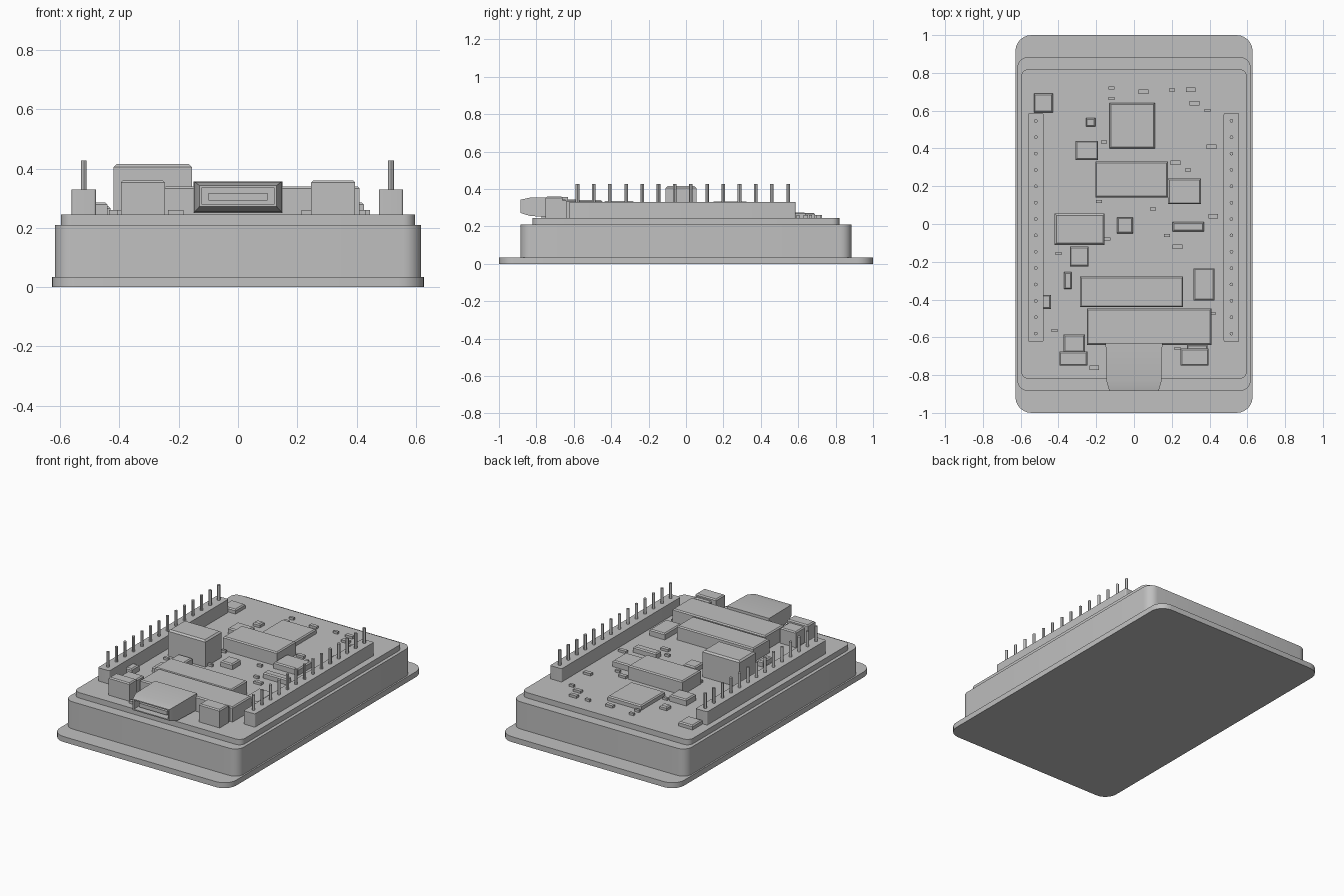
import bpy
import bmesh
from math import radians

cube = bpy.data.objects.get("Cube")
if cube:
    bpy.data.objects.remove(cube, do_unlink=True)

# One plain grey for the whole board
grey = bpy.data.materials.new("plain grey")
grey.use_nodes = True
colour = (0.53, 0.53, 0.53, 1)
grey.diffuse_color = colour
grey.node_tree.nodes["Principled BSDF"].inputs["Base Color"].default_value = colour

PCB_TOP = 0.245


def finish(name, bm):
    bmesh.ops.recalc_face_normals(bm, faces=bm.faces)
    mesh = bpy.data.meshes.new(name)
    bm.to_mesh(mesh)
    bm.free()
    mesh.materials.append(grey)
    mesh.shade_smooth()
    mesh.set_sharp_from_angle(angle=radians(30))
    obj = bpy.data.objects.new(name, mesh)
    bpy.context.collection.objects.link(obj)
    return obj


def add_box(bm, x0, x1, y0, y1, z0, z1):
    verts = bmesh.ops.create_cube(bm, size=1)["verts"]
    for v in verts:
        v.co.x = x1 if v.co.x > 0 else x0
        v.co.y = y1 if v.co.y > 0 else y0
        v.co.z = z1 if v.co.z > 0 else z0
    return verts


def slab(name, x0, x1, y0, y1, z0, z1, radius):
    """Block with rounded vertical corners."""
    bm = bmesh.new()
    add_box(bm, x0, x1, y0, y1, z0, z1)
    upright = [e for e in bm.edges
               if abs(e.verts[0].co.z - e.verts[1].co.z) > 1e-4]
    bmesh.ops.bevel(bm, geom=upright, offset=radius, segments=6,
                    profile=0.5, affect='EDGES')
    return finish(name, bm)


def part(name, x0, x1, y0, y1, top, chamfer=0.007):
    """Component on the board with a chamfered top."""
    bm = bmesh.new()
    add_box(bm, x0, x1, y0, y1, PCB_TOP - 0.002, top)
    rim = [e for e in bm.edges if all(v.co.z > top - 1e-4 for v in e.verts)]
    if chamfer:
        bmesh.ops.bevel(bm, geom=rim, offset=chamfer, segments=1,
                        affect='EDGES')
    return finish(name, bm)


# Stacked bezel, case and circuit board
slab("bezel_plate", -0.628, 0.628, -1, 1, 0, 0.035, 0.085)
slab("case_body", -0.618, 0.618, -0.885, 0.885, 0.035, 0.21, 0.06)
slab("circuit_board", -0.597, 0.597, -0.82, 0.82, 0.21, PCB_TOP, 0.04)

# Pin headers along both long sides
PIN_COUNT = 14
for side, x in (("right", -0.52), ("left", 0.516)):
    slab(side + "_header", x - 0.041, x + 0.041, -0.624, 0.586,
         PCB_TOP - 0.002, 0.33, 0.008)
    bm = bmesh.new()
    for i in range(PIN_COUNT):
        y = -0.58 + i * 1.126 / (PIN_COUNT - 1)
        pin = bmesh.ops.create_cone(bm, cap_ends=True, segments=12,
                                    radius1=0.0095, radius2=0.0095, depth=0.13)
        bmesh.ops.translate(bm, verts=pin["verts"], vec=(x, y, 0.362))
    finish(side + "_pins", bm)

# Chips and modules
part("processor", -0.13, 0.11, 0.40, 0.64, 0.275)
part("memory_module", -0.205, 0.18, 0.14, 0.33, 0.333)
part("driver_chip", 0.18, 0.355, 0.105, 0.24, 0.285)
part("tall_inductor", -0.42, -0.155, -0.11, 0.055, 0.415, 0.01)
part("sensor_chip", -0.09, -0.005, -0.05, 0.035, 0.28)
part("crystal", 0.205, 0.37, -0.04, 0.01, 0.28)
part("charger_chip", -0.34, -0.24, -0.225, -0.12, 0.285)
part("diode", -0.37, -0.33, -0.345, -0.255, 0.28)
part("rear_socket", -0.285, 0.26, -0.44, -0.278, 0.335)
part("front_socket", -0.25, 0.41, -0.64, -0.447, 0.34)
part("power_chip", 0.315, 0.425, -0.405, -0.235, 0.285)
part("edge_capacitor", -0.49, -0.44, -0.45, -0.375, 0.285)
part("corner_chip", -0.53, -0.43, 0.59, 0.69, 0.273)
part("tiny_chip", -0.255, -0.205, 0.515, 0.56, 0.268)
part("clock_chip", -0.31, -0.19, 0.34, 0.44, 0.285)

# Push buttons with their rear mounts
part("right_button", -0.395, -0.247, -0.75, -0.675, 0.36)
part("right_button_mount", -0.372, -0.26, -0.68, -0.585, 0.345)
part("left_button", 0.247, 0.395, -0.75, -0.66, 0.36)
part("left_button_mount", 0.28, 0.39, -0.665, -0.64, 0.345)

# Surface mounted resistors, as centre points
wide_spots = [(0.05, 0.7), (0.3, 0.71), (0.32, 0.64), (0.41, 0.41),
              (0.22, 0.325), (0.42, 0.04), (0.23, -0.12), (-0.21, -0.76)]
small_spots = [(-0.12, 0.72), (-0.12, 0.665), (0.2, 0.71), (0.39, 0.6),
               (-0.16, 0.435), (0.285, 0.285), (-0.185, 0.12), (0.1, 0.08),
               (0.175, -0.06), (-0.14, -0.08), (-0.4, -0.155),
               (-0.42, -0.565), (0.23, -0.66), (0.415, -0.475)]
for label, spots, w, d in (("wide", wide_spots, 0.026, 0.012),
                           ("small", small_spots, 0.016, 0.008)):
    bm = bmesh.new()
    for x, y in spots:
        add_box(bm, x - w, x + w, y - d, y + d, PCB_TOP - 0.002, 0.26)
    finish(label + "_resistors", bm)

# Cable port: tapered shell with a recessed opening and a tongue
port = bmesh.new()
rings = []
for y, half_width, low, high in ((-0.63, 0.15, 0.25, 0.357),
                                 (-0.83, 0.146, 0.255, 0.355),
                                 (-0.885, 0.13, 0.272, 0.343),
                                 (-0.885, 0.122, 0.279, 0.336),
                                 (-0.80, 0.122, 0.279, 0.336)):
    rings.append([port.verts.new((sx * half_width, y, z)) for sx, z in
                  ((-1, low), (1, low), (1, high), (-1, high))])
for a, b in zip(rings, rings[1:]):
    for i in range(4):
        j = (i + 1) % 4
        port.faces.new((a[i], a[j], b[j], b[i]))
port.faces.new(rings[0])
port.faces.new(rings[-1])
finish("cable_port", port)

tongue = bmesh.new()
add_box(tongue, -0.1, 0.1, -0.865, -0.79, 0.292, 0.317)
finish("port_tongue", tongue)
